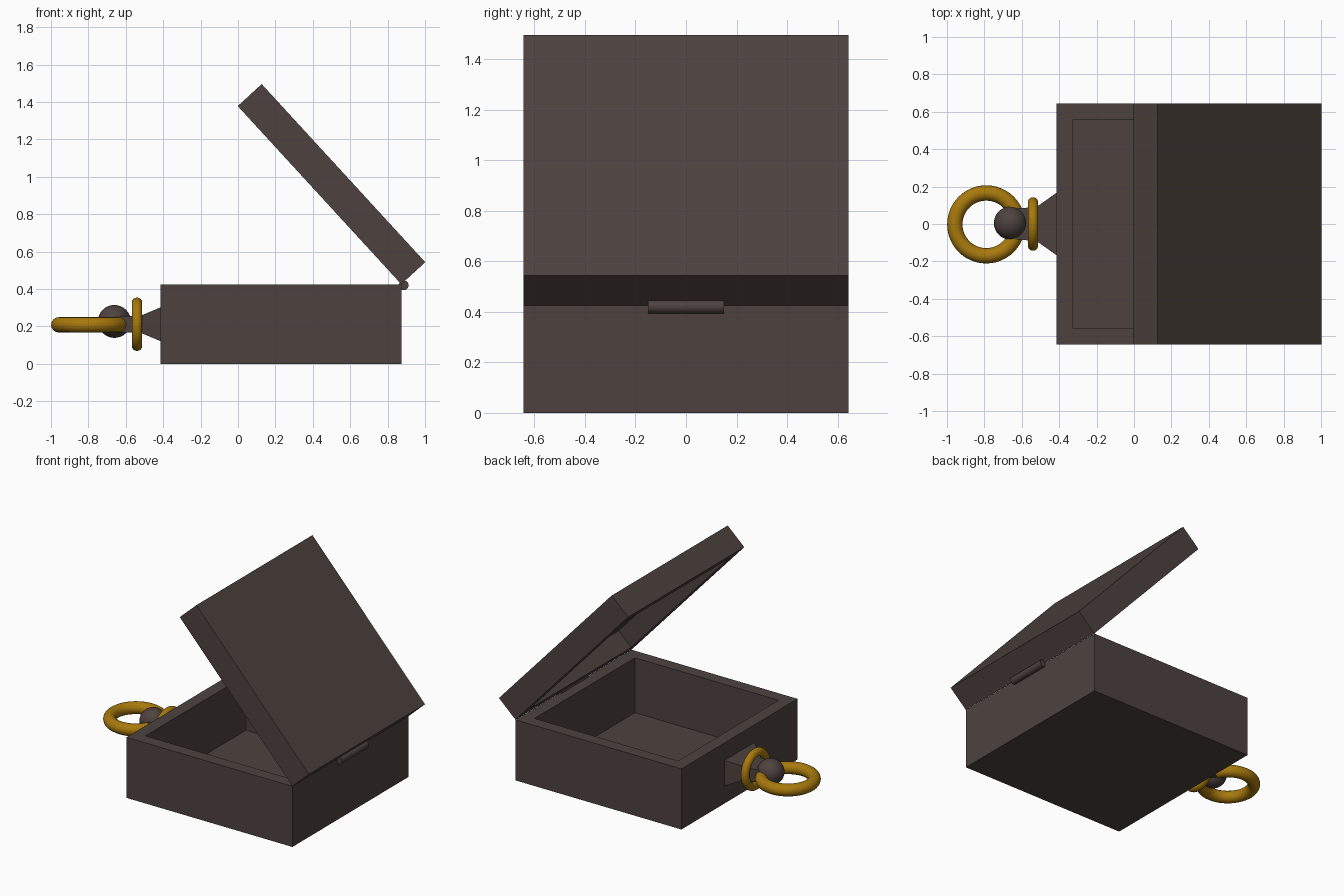
import bpy, bmesh
from math import pi, sin, cos, atan2
from mathutils import Matrix, Vector

if "Cube" in bpy.data.objects:
    bpy.data.objects.remove(bpy.data.objects["Cube"])


def material(name, rgb):
    m = bpy.data.materials.new(name)
    m.diffuse_color = (*rgb, 1)
    m.use_nodes = True
    m.node_tree.nodes["Principled BSDF"].inputs["Base Color"].default_value = m.diffuse_color
    return m


BROWN = material("dark_brown", (0.075, 0.055, 0.049))
GOLD = material("gold", (0.39, 0.19, 0.004))


def add_object(name, bm, mat):
    bmesh.ops.recalc_face_normals(bm, faces=bm.faces)
    me = bpy.data.meshes.new(name)
    bm.to_mesh(me)
    bm.free()
    ob = bpy.data.objects.new(name, me)
    bpy.context.collection.objects.link(ob)
    me.materials.append(mat)
    return ob


def finish(name, mat):
    ob = bpy.context.object
    ob.name = name
    ob.data.materials.append(mat)
    bpy.ops.object.shade_smooth_by_angle()
    return ob


def skin(bm, loops):
    """Bridge a list of four-corner loops and cap both ends."""
    for p, q in zip(loops, loops[1:]):
        for i in range(4):
            j = (i + 1) % 4
            bm.faces.new((p[i], p[j], q[j], q[i]))
    bm.faces.new(loops[0])
    bm.faces.new(loops[-1])


CORNERS = ((-1, -1), (1, -1), (1, 1), (-1, 1))


def tray(name, length, width, height, wall, floor, matrix):
    """Open box standing on its local z = 0, hollowed from the top."""
    bm = bmesh.new()
    levels = [(0, 0), (0, height), (wall, height), (wall, floor)]
    skin(bm, [[bm.verts.new((sx * (length / 2 - w), sy * (width / 2 - w), z))
               for sx, sy in CORNERS] for w, z in levels])
    bm.transform(matrix)
    return add_object(name, bm, BROWN)


def ring(name, loc, rot, major, minor):
    bpy.ops.mesh.primitive_torus_add(location=loc, rotation=rot, major_radius=major,
                                     minor_radius=minor, major_segments=48,
                                     minor_segments=16)
    return finish(name, GOLD)


X0, X1, W, H = -0.415, 0.873, 1.287, 0.425
WALL, FLOOR = 0.087, 0.04
L = X1 - X0

# Box body
tray("box_body", L, W, H, WALL, FLOOR, Matrix.Translation(((X0 + X1) / 2, 0, 0)))

# Open lid, swung about the back top edge
LID_L, LID_H = 1.293, 0.174
a = atan2(0.953, -0.875)
u = Vector((cos(a), 0, sin(a)))
n = Vector((sin(a), 0, -cos(a)))
lid_matrix = Matrix((u, (0, 1, 0), -n)).transposed().to_4x4()
lid_matrix.translation = Vector((X1, 0, H + 0.001)) + u * LID_L / 2 + n * LID_H
tray("lid", LID_L, W, LID_H, WALL, FLOOR, lid_matrix)

# Hinge pin
bpy.ops.mesh.primitive_cylinder_add(vertices=24, radius=0.026, depth=0.3,
                                    location=(0.886, 0, 0.42), rotation=(pi / 2, 0, 0))
finish("hinge", BROWN)

# Tapered bracket on the front of the box
bm = bmesh.new()
sections = [(-0.41, 0.17, 0.092), (-0.52, 0.092, 0.046), (-0.65, 0.08, 0.042)]
skin(bm, [[bm.verts.new((x, sy * hy, 0.212 + sz * hz)) for sy, sz in CORNERS]
          for x, hy, hz in sections])
add_object("clasp_bracket", bm, BROWN)

# Ball knob
bpy.ops.mesh.primitive_uv_sphere_add(segments=32, ring_count=16, radius=0.088,
                                     location=(-0.661, 0.005, 0.227))
finish("ball_knob", BROWN)

# Gold rings
ring("collar_ring", (-0.54, 0, 0.212), (0, pi / 2, 0), 0.115, 0.028)
ring("pull_ring", (-0.79, -0.002, 0.209), (0, 0, 0), 0.168, 0.041)
